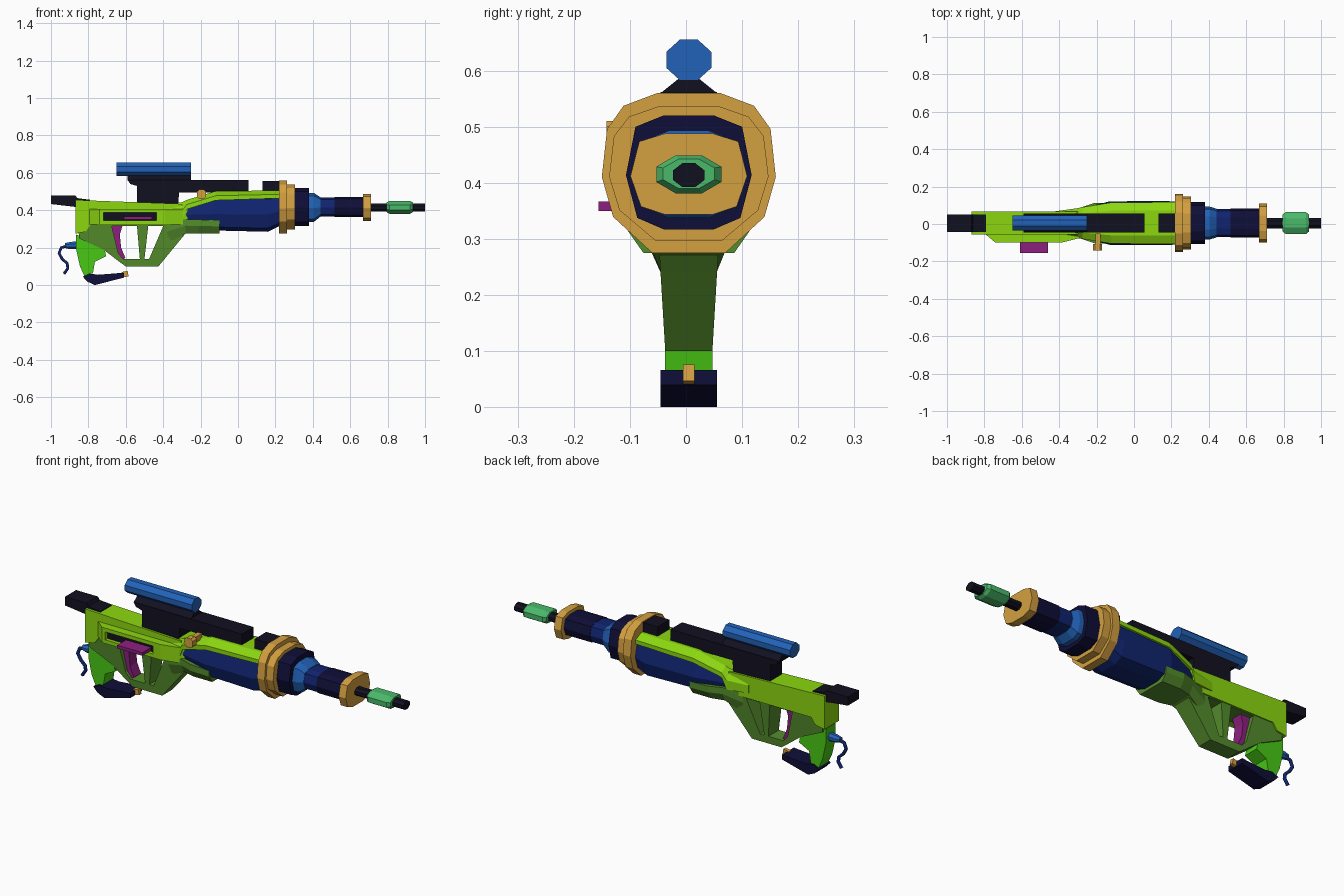
import bpy, bmesh, math
from mathutils import Vector

if "Cube" in bpy.data.objects:
    bpy.data.objects.remove(bpy.data.objects["Cube"])

CY = 0.005  # centre line of the model


def mat(name, rgb):
    m = bpy.data.materials.new(name)
    lin = [((c / 255 + 0.055) / 1.055) ** 2.4 if c > 10 else c / 255 / 12.92 for c in rgb]
    m.diffuse_color = (*lin, 1)
    m.use_nodes = True
    m.node_tree.nodes["Principled BSDF"].inputs["Base Color"].default_value = m.diffuse_color
    return m


LIME = mat("lime", (140, 215, 16))
OLIVE = mat("olive green", (84, 140, 44))
GREEN = mat("bright green", (72, 200, 20))
NAVY = mat("navy", (16, 36, 112))
DARK = mat("dark navy", (15, 14, 56))
BLACK = mat("near black", (17, 16, 32))
BLUE = mat("blue", (34, 98, 184))
ORANGE = mat("orange", (212, 160, 64))
TEAL = mat("teal green", (74, 184, 106))
MAGENTA = mat("magenta", (140, 32, 128))


def skin(name, material, rings):
    """Join equal-length closed rings of points into a capped solid."""
    bm = bmesh.new()
    loops = [[bm.verts.new(p) for p in r] for r in rings]
    n = len(loops[0])
    for a, b in zip(loops, loops[1:]):
        for i in range(n):
            bm.faces.new((a[i], a[(i + 1) % n], b[(i + 1) % n], b[i]))
    bm.faces.new(loops[0])
    bm.faces.new(loops[-1][::-1])
    bmesh.ops.recalc_face_normals(bm, faces=bm.faces)
    me = bpy.data.meshes.new(name)
    bm.to_mesh(me)
    bm.free()
    ob = bpy.data.objects.new(name, me)
    me.materials.append(material)
    bpy.context.collection.objects.link(ob)
    return ob


def loft(name, material, half, stations):
    """Half section mirrored in y, swept along x through (x, half width, z low, z high)."""
    shape = half + [(-u, v) for u, v in reversed(half)]
    return skin(name, material, [
        [(x, CY + u * w, (lo + hi) / 2 + v * (hi - lo) / 2) for u, v in shape]
        for x, w, lo, hi in stations])


def side_plate(name, material, outline, y0, y1):
    return skin(name, material, [[(x, y, z) for x, z in outline] for y in (y0, y1)])


def top_plate(name, material, outline, z0, z1):
    return skin(name, material, [[(x, y, z) for x, y in outline] for z in (z0, z1)])


def box(name, material, x0, x1, y0, y1, z0, z1):
    return top_plate(name, material, [(x0, y0), (x1, y0), (x1, y1), (x0, y1)], z0, z1)


def cut(ob, cutter):
    m = ob.modifiers.new("cut", 'BOOLEAN')
    m.operation, m.solver, m.object = 'DIFFERENCE', 'EXACT', cutter
    bpy.context.view_layer.objects.active = ob
    bpy.ops.object.modifier_apply(modifier=m.name)
    bpy.data.objects.remove(cutter)


# Half cross-sections
RING = [(.36, 1), (.75, .84), (.94, .55), (1, -.05), (.87, -.55), (.42, -1)]
ROUND = [(.4, 1), (.85, .8), (1, -.05), (.82, -.8), (.4, -1)]
OCT = [(.4, 1), (1, .4), (1, -.4), (.4, -1)]
COVER = [(.6, 1), (1, 0), (1, -1)]
KEEL = [(1, 1), (1, .1), (.75, -1)]
WEDGE = [(.25, 1), (1, -1)]

# Barrel group
loft("big_ring", ORANGE, RING, [(.218, .155, .275, .56), (.263, .155, .275, .56)])
loft("second_ring", ORANGE, RING, [(.263, .142, .297, .537), (.305, .142, .297, .537)])
loft("collar", DARK, ROUND, [(.30, .112, .317, .52), (.38, .112, .317, .52)])
loft("blue_cone", BLUE, ROUND, [(.38, .088, .337, .493), (.405, .088, .337, .493),
                                (.44, .077, .365, .47)])
loft("barrel_rear", NAVY, ROUND, [(.43, .075, .367, .468), (.515, .075, .367, .468)])
loft("barrel_front", DARK, ROUND, [(.515, .078, .364, .47), (.67, .078, .364, .47)])
loft("front_ring", ORANGE, ROUND, [(.668, .104, .343, .488), (.71, .104, .343, .488)])
loft("muzzle_rod", BLACK, OCT, [(.70, .028, .392, .435), (1.0, .028, .392, .435)])
loft("muzzle_sleeve", TEAL, OCT, [(.795, .046, .39, .442), (.81, .058, .381, .449),
                                  (.92, .058, .381, .449), (.935, .046, .39, .442)])

# Handguard: navy core, lime cover on top, olive keel below
loft("handguard_core", NAVY, ROUND, [(-.29, .075, .33, .425), (-.13, .116, .292, .475),
                                     (.16, .118, .285, .48), (.225, .115, .318, .48)])
loft("handguard_cover", LIME, COVER, [(-.42, .063, .35, .434), (-.30, .08, .345, .443),
                                      (-.275, .085, .405, .455), (-.12, .11, .453, .502),
                                      (.22, .112, .464, .506)])
loft("handguard_keel", OLIVE, KEEL, [(-.38, .055, .22, .34), (-.28, .085, .275, .352),
                                     (-.21, .108, .275, .35), (-.10, .108, .275, .345)])

# Receiver with side housing, slot and charging handle
side_plate("receiver", LIME, [(-.87, .455), (-.30, .434), (-.28, .35), (-.31, .32), (-.79, .32),
                              (-.815, .285), (-.87, .275)], -.056, .066)
housing = top_plate("side_housing", LIME, [(-.80, -.05), (-.74, -.1), (-.39, -.1), (-.27, -.07),
                                           (-.27, 0), (-.80, 0)], .325, .408)
cut(housing, box("slot_cutter", BLACK, -.72, -.435, -.2, -.075, .345, .388))
box("slot_floor", BLACK, -.72, -.435, -.081, -.074, .345, .388)
side_plate("charging_handle", MAGENTA, [(-.61, .35), (-.46, .35), (-.46, .367), (-.61, .367)],
           -.156, -.07)

# Butt pad
side_plate("butt", BLACK, [(-1, .48), (-.87, .48), (-.86, .465), (-.79, .456), (-.79, .44),
                           (-.87, .418), (-1, .433)], -.042, .052)

# Skeleton frame, narrower towards the bottom
frame = side_plate("lower_frame", OLIVE, [(-.855, .33), (-.28, .33), (-.285, .27), (-.31, .24),
                                          (-.425, .10), (-.60, .10), (-.635, .125), (-.72, .19),
                                          (-.85, .25)], CY - .058, CY + .058)
for v in frame.data.vertices:
    v.co.y = CY + math.copysign(.042 + (v.co.z - .1) * .06, v.co.y - CY)
for hole in ([(-.675, .315), (-.54, .315), (-.525, .14), (-.615, .14), (-.64, .17)],
             [(-.48, .315), (-.40, .315), (-.475, .14), (-.50, .14)]):
    cut(frame, side_plate("hole_cutter", OLIVE, hole, -.3, .3))
side_plate("trigger", MAGENTA, [(-.68, .325), (-.615, .325), (-.632, .27), (-.625, .2),
                                (-.602, .145), (-.622, .135), (-.65, .165), (-.68, .2)],
           CY - .03, CY + .03)

# Rear grip, foot and tip
side_plate("rear_grip", GREEN, [(-.865, .27), (-.79, .24), (-.715, .20), (-.705, .155),
                                (-.765, .125), (-.775, .065), (-.82, .045), (-.845, .1),
                                (-.865, .19)], CY - .042, CY + .042)
side_plate("grip_foot", DARK, [(-.83, .045), (-.795, .062), (-.75, .055), (-.61, .066),
                               (-.61, .04), (-.765, 0), (-.805, .018)], -.045, .055)
side_plate("foot_tip", ORANGE, [(-.622, .07), (-.59, .076), (-.585, .047), (-.618, .04)],
           CY - .01, CY + .01)

# Cable and its socket
loft("cable_socket", BLUE, OCT, [(-.925, .014, .198, .224), (-.90, .022, .192, .23),
                                 (-.855, .022, .192, .235)])
cu = bpy.data.curves.new("cable", 'CURVE')
cu.dimensions, cu.bevel_depth, cu.bevel_resolution = '3D', .009, 1
cu.use_fill_caps = True
path = [(-.91, .21), (-.945, .20), (-.957, .17), (-.94, .14), (-.913, .115), (-.91, .09), (-.93, .06)]
sp = cu.splines.new('POLY')
sp.points.add(len(path) - 1)
for p, (x, z) in zip(sp.points, path):
    p.co = (x, CY, z, 1)
cable = bpy.data.objects.new("cable", cu)
cu.materials.append(NAVY)
bpy.context.collection.objects.link(cable)
bpy.context.view_layer.objects.active = cable
cable.select_set(True)
bpy.ops.object.convert(target='MESH')

# Scope, its mount and top rail
loft("scope", BLUE, OCT, [(-.65, .04, .583, .655), (-.25, .04, .583, .655)])
loft("scope_wedge", BLACK, WEDGE, [(-.59, .05, .56, .59), (-.25, .05, .56, .59)])
side_plate("scope_mount", BLACK, [(-.59, .562), (.055, .562), (.055, .495), (-.315, .495),
                                  (-.32, .43), (-.54, .43), (-.54, .53), (-.575, .54)],
           CY - .05, CY + .05)
box("front_rail", BLACK, .13, .22, CY - .05, CY + .05, .50, .556)

# Side knob
side_plate("knob_stem", ORANGE, [(-.205, .475), (-.18, .475), (-.18, .505), (-.205, .505)], -.12, -.05)
side_plate("knob", ORANGE, [(-.22, .472), (-.208, .46), (-.182, .46), (-.17, .472), (-.17, .5),
                            (-.182, .51), (-.208, .51), (-.22, .5)], -.142, -.108)
